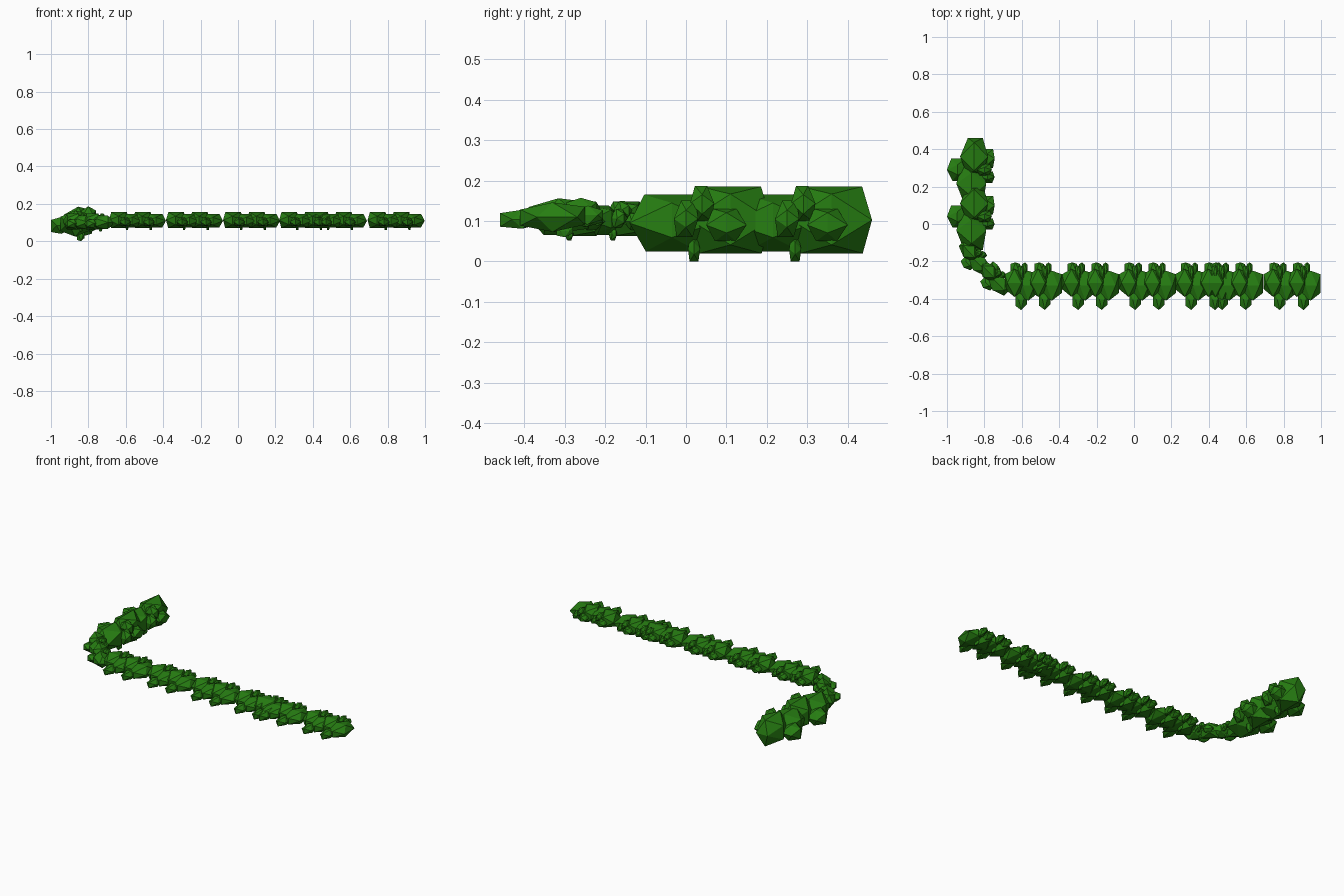
import bpy, bmesh, math, random
from mathutils import Vector

if "Cube" in bpy.data.objects:
    bpy.data.objects.remove(bpy.data.objects["Cube"])

random.seed(4)
leaf = bpy.data.materials.new("leaf_green")
leaf.diffuse_color = (0.02, 0.21, 0.006, 1)
leaf.use_nodes = True
leaf.node_tree.nodes["Principled BSDF"].inputs["Base Color"].default_value = leaf.diffuse_color

PHI = (1 + 5 ** 0.5) / 2
ICO = []
for a in (-1, 1):
    for b in (-1 / PHI, 1 / PHI):
        ICO += [Vector((a, b, 0)), Vector((0, a, b)), Vector((b, 0, a))]

# Leaf tufts of one clump: (along min, max, across min, max, height min, max)
TUFTS = [
    (0.00, 0.20, -0.06, 0.09, 0.02, 0.185),    # leading mass
    (0.14, 0.35, -0.08, 0.08, 0.025, 0.165),   # trailing mass
    (0.11, 0.23, -0.13, -0.02, 0.04, 0.13),    # front tuft
    (0.06, 0.16, 0.045, 0.125, 0.05, 0.13),    # back tuft
    (0.18, 0.24, 0.05, 0.125, 0.06, 0.15),     # second back tuft
    (0.14, 0.20, 0.03, 0.11, 0.10, 0.187),     # top sprig
    (0.175, 0.205, 0.01, 0.05, 0.0, 0.06),     # bottom sprig
]


def tuft(bm, box, shift, jitter):
    lo, hi = Vector(box[0::2]), Vector(box[1::2])
    mid, half = (lo + hi) / 2, (hi - lo) / 2
    verts = []
    for p, j in zip(ICO, jitter):
        q = Vector(p[i] * half[i] * (1 if abs(p[i]) == 1 else j[i]) for i in range(3))
        verts.append(bm.verts.new(mid + q + Vector((shift, 0, 0))))
    bmesh.ops.convex_hull(bm, input=verts)


# One hedge section: two identical clumps in a row
bm = bmesh.new()
for box in TUFTS:
    jitter = [[random.uniform(0.65, 1.3) for _ in range(3)] for _ in ICO]
    for shift in (0, 0.25):
        tuft(bm, box, shift, jitter)
bmesh.ops.recalc_face_normals(bm, faces=bm.faces)
section = bpy.data.meshes.new("hedge_section")
bm.to_mesh(section)
bm.free()
section.materials.append(leaf)


def place(name, loc, scale, angle=0):
    ob = bpy.data.objects.new(name, section)
    ob.location, ob.scale = loc, scale
    ob.rotation_euler.z = math.radians(angle)
    bpy.context.collection.objects.link(ob)


# Long low hedge along the front
for i, x in enumerate((-0.69, -0.385, -0.08, 0.22, 0.385, 0.693)):
    place(f"front_hedge_{i + 1}", (x, -0.33, 0.06), (0.508, 1, 0.52))
# Narrow corner piece
place("corner_hedge", (-0.93, -0.11, 0.052), (0.6, 0.55, 0.52), -46)
# Thick side hedge
place("side_hedge", (-0.87, 0.46, 0), (1, 1, 1), -90)
